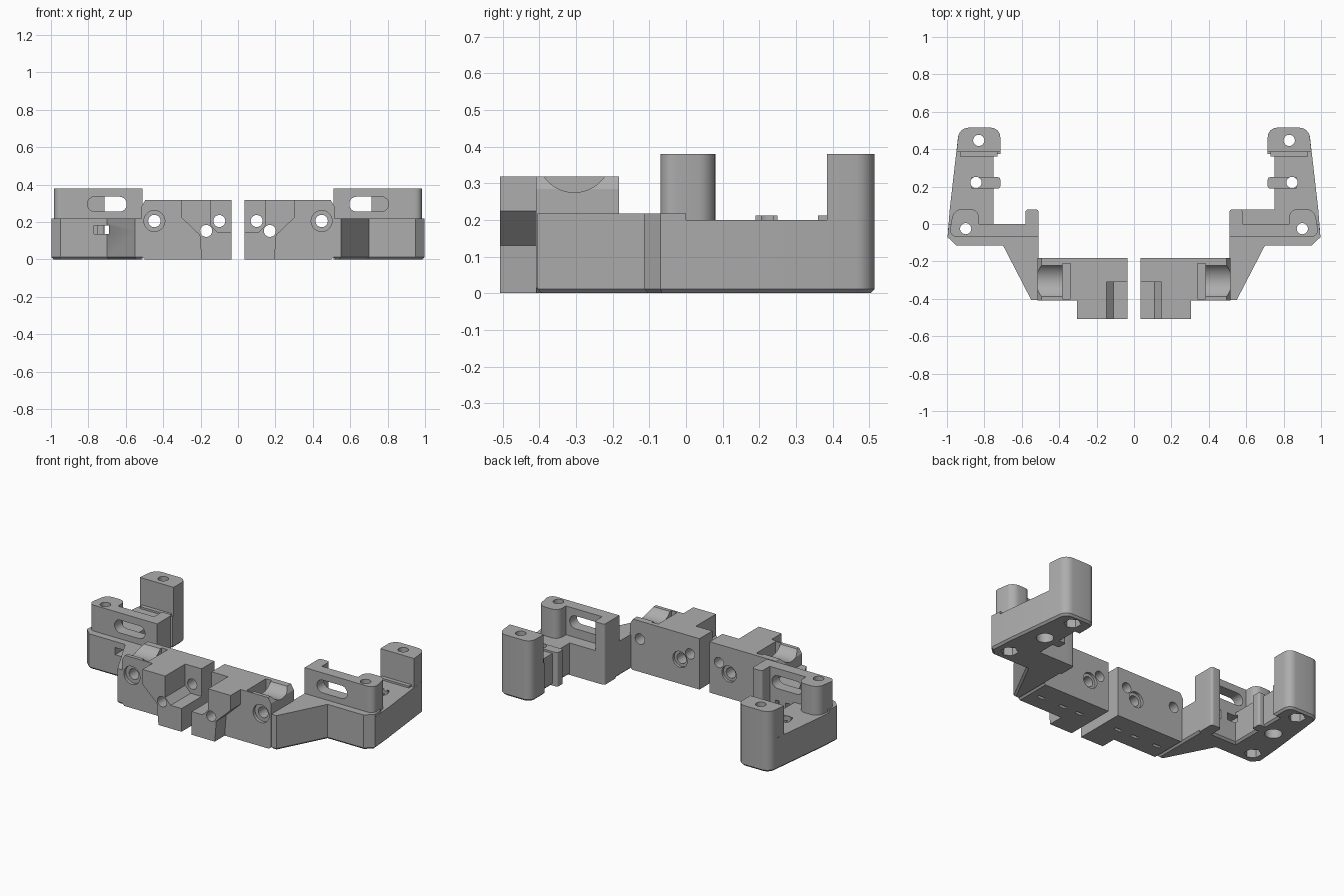
import bpy, bmesh, math
from mathutils import Vector, Matrix

cube = bpy.data.objects.get("Cube")
if cube:
    bpy.data.objects.remove(cube)

grey = bpy.data.materials.new("mid_grey")
grey.use_nodes = True
colour = (0.42, 0.42, 0.42, 1)
grey.diffuse_color = colour
grey.node_tree.nodes["Principled BSDF"].inputs["Base Color"].default_value = colour


def finish(name, bm, side):
    # Mirror the part to its side and make it an object
    bmesh.ops.scale(bm, vec=(side, 1, 1), verts=bm.verts)
    bmesh.ops.recalc_face_normals(bm, faces=bm.faces)
    mesh = bpy.data.meshes.new(name)
    bm.to_mesh(mesh)
    bm.free()
    mesh.materials.append(grey)
    ob = bpy.data.objects.new(name, mesh)
    bpy.context.collection.objects.link(ob)
    return ob


def prism(name, side, pts, axis, lo, hi, rounded=0, corners=None, chamfer=0):
    # Extrude a profile along y or z, round chosen corners, chamfer the low rim
    bm = bmesh.new()
    place = (lambda a, b, c: (a, c, b)) if axis == "y" else (lambda a, b, c: (a, b, c))
    low = [bm.verts.new(place(a, b, lo)) for a, b in pts]
    high = [bm.verts.new(place(a, b, hi)) for a, b in pts]
    n = len(pts)
    bm.faces.new(low)
    bm.faces.new(high)
    for i in range(n):
        j = (i + 1) % n
        bm.faces.new((low[i], low[j], high[j], high[i]))
    bmesh.ops.recalc_face_normals(bm, faces=bm.faces)
    if rounded:
        chosen = range(n) if corners is None else corners
        edges = [bm.edges.get((low[i], high[i])) for i in chosen]
        bmesh.ops.bevel(bm, geom=edges, offset=rounded, segments=6, profile=0.5, affect="EDGES")
    if chamfer:
        rim = [e for e in bm.edges if all(abs(v.co.z - lo) < 1e-5 for v in e.verts)]
        bmesh.ops.bevel(bm, geom=rim, offset=chamfer, segments=1, affect="EDGES")
    return finish(name, bm, side)


def box(name, side, x, y, z, rounded=0, corners=None):
    pts = [(x[0], y[0]), (x[1], y[0]), (x[1], y[1]), (x[0], y[1])]
    return prism(name, side, pts, "z", z[0], z[1], rounded, corners)


def bore(name, side, centre, radius, length, axis, sides=32):
    bm = bmesh.new()
    bmesh.ops.create_cone(bm, cap_ends=True, segments=sides, radius1=radius,
                          radius2=radius, depth=length)
    turn = Vector((0, 0, 1)).rotation_difference(Vector(axis)).to_matrix().to_4x4()
    bmesh.ops.transform(bm, matrix=Matrix.Translation(centre) @ turn, verts=bm.verts)
    return finish(name, bm, side)


def combine(base, others, operation):
    for other in others:
        mod = base.modifiers.new(operation.lower(), "BOOLEAN")
        mod.operation = operation
        mod.solver = "EXACT"
        mod.object = other
    bpy.context.view_layer.update()
    result = base.evaluated_get(bpy.context.evaluated_depsgraph_get())
    mesh = bpy.data.meshes.new_from_object(result)
    base.modifiers.clear()
    base.data = mesh
    for other in others:
        bpy.data.objects.remove(other)


X, Y, Z = (1, 0, 0), (0, 1, 0), (0, 0, 1)


def build(label, s):
    # Lower plate: slanted link and rear arm in one outline
    outline = [(.51, -.405), (.55, -.405), (.70, -.115), (.95, -.115), (.997, -.07),
               (.985, .08), (.935, .515), (.715, .515), (.715, .375), (.75, .375),
               (.75, 0), (.51, 0)]
    body = prism(label + "_bracket", s, outline, "z", 0, .2, .05, [6, 7], .012)
    raised = [(.51, -.405), (.55, -.405), (.70, -.115), (.95, -.115), (.997, -.07),
              (.99, 0), (.51, 0)]
    parts = [prism("link_top", s, raised, "z", .15, .218)]

    # Tall posts, front wall with its inner flange, and ribs on the arm
    parts += [
        prism("rear_post", s, [(.715, .385), (.949, .385), (.935, .515), (.715, .515)],
              "z", .1, .38, .05, [2, 3]),
        prism("front_post", s, [(.83, -.07), (.99, -.07), (.965, .08), (.83, .08)],
              "z", .1, .38, .045, [1, 2, 3]),
        box("wall", s, (.51, .93), (-.07, 0), (.1, .38)),
        box("inner_flange", s, (.51, .58), (-.03, .078), (0, .38), .015, [2, 3]),
        box("rib", s, (.715, .87), (.19, .25), (0, .212), .012, [0, 3]),
        box("post_step", s, (.73, .93), (.36, .40), (.1, .212)),
    ]
    if s > 0:
        parts.append(box("ledge", s, (.56, .85), (-.02, .078), (0, .2)))

    # Inner block with its flared front nose
    block = [(.035, 0), (.5, 0), (.515, .015), (.515, .285), (.495, .318), (.035, .318)]
    nose = [(.035, 0), (.195, 0), (.205, .13), (.305, .225), (.305, .318), (.035, .318)]
    parts += [
        prism("inner_block", s, block, "y", -.41, -.183),
        prism("nose", s, nose, "y", -.508, -.39),
    ]
    combine(body, parts, "UNION")

    # Corner notch, curved scoop and nut slots
    notch = [(-.02, .145), (.11, .145), (.148, .185), (.148, .4), (-.02, .4)]
    cuts = [
        prism("notch", s, notch, "y", -.6, -.31),
        bore("scoop", s, (.47, -.305, .375), .1, .22, X, 48),
        box("nut_slot", s, (.34, .382), (-.4, -.21), (.12, .4)),
    ]
    for x in (.12, .24, .40):
        cuts.append(box("under_slot", s, (x, x + .05), (-.32, -.30), (-.05, .04)))

    # Cross bores through the inner block, with one counterbore
    for x, z, r in ((.10, .205, .032), (.17, .152, .032), (.447, .205, .033)):
        cuts.append(bore("cross_bore", s, (x, -.35, z), r, .6, Y))
    cuts.append(bore("counterbore", s, (.447, -.43, .205), .056, .08, Y))
    cuts.append(bore("back_counterbore", s, (.17, -.17, .152), .05, .06, Y))

    # Wide rounded window in the wall
    window = [(.595, .255), (.805, .255), (.805, .335), (.595, .335)]
    cuts.append(prism("window", s, window, "y", -.2, .04, .039))
    if s < 0:
        cuts.append(box("cable_hole", s, (.69, .77), (-.2, .02), (.135, .18)))
        cuts.append(box("back_slot", s, (.62, .645), (-.03, .02), (.12, .18)))

    # Screw holes with recesses underneath
    for x, y, sides in ((.83, .447, 6), (.845, .222, 32), (.90, -.025, 6)):
        cuts.append(bore("screw_hole", s, (x, y, .2), .03, .6, Z))
        cuts.append(bore("screw_recess", s, (x, y, 0), .05, .12, Z, sides))
    combine(body, cuts, "DIFFERENCE")

    bpy.ops.object.select_all(action="DESELECT")
    body.select_set(True)
    bpy.context.view_layer.objects.active = body
    bpy.ops.object.shade_smooth_by_angle(angle=math.radians(28))


build("left", 1)
build("right", -1)
